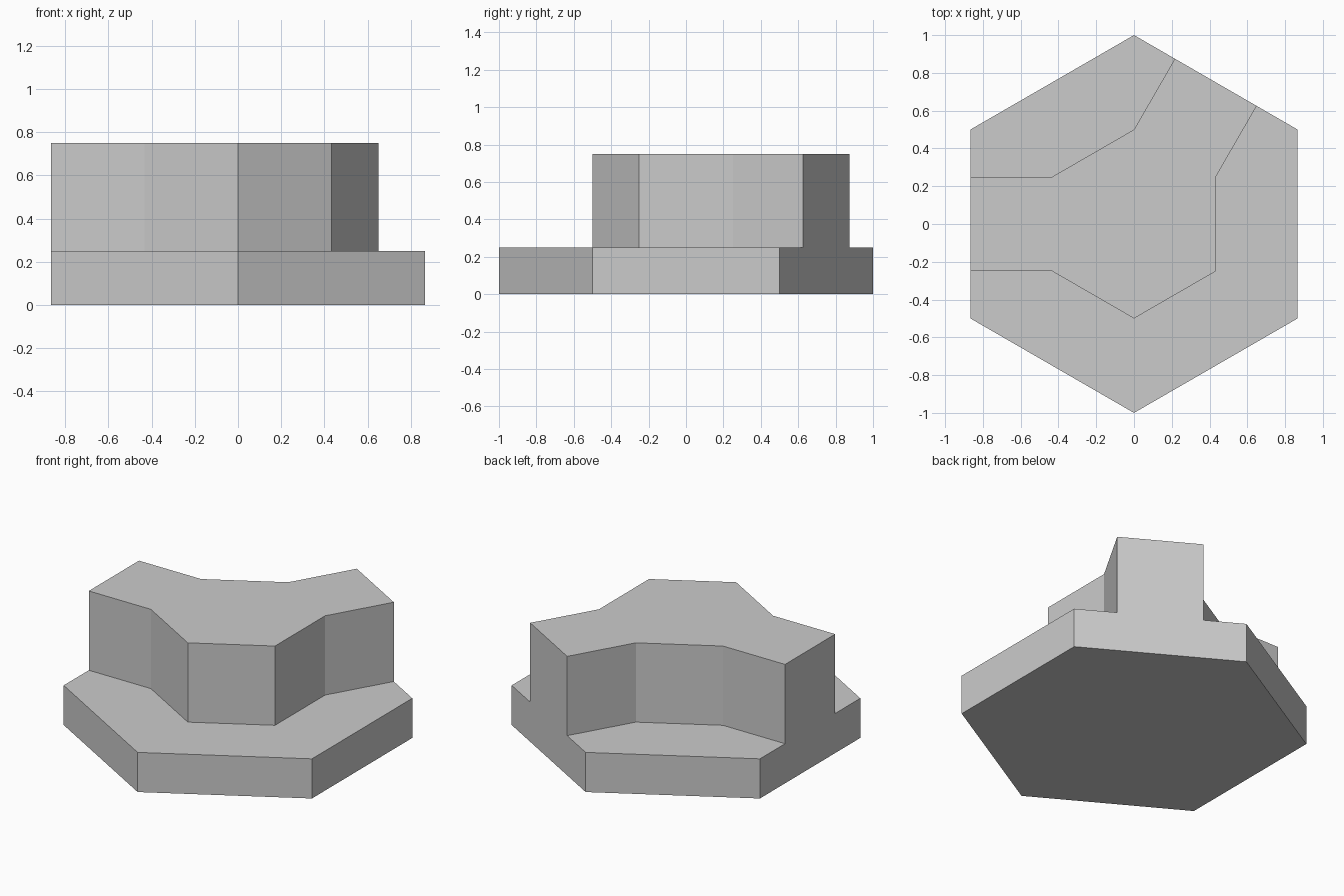
import bpy, bmesh
from math import cos, sin, radians
from mathutils import Vector

if "Cube" in bpy.data.objects:
    bpy.data.objects.remove(bpy.data.objects["Cube"])

BASE_H, WALL_H = 0.25, 0.5


def polar(r, deg):
    return Vector((r * cos(radians(deg)), r * sin(radians(deg)), 0))


bm = bmesh.new()
outer = {a: bm.verts.new(polar(1, a)) for a in range(30, 390, 60)}
inner = {a: bm.verts.new(polar(0.5, a)) for a in range(30, 390, 60)}


def arm_end(direction):
    """Pair of points where an arm of the wall meets the hexagon's edge."""
    a, b = outer[direction - 30].co, outer[direction + 30].co
    return bm.verts.new(a.lerp(b, 0.25)), bm.verts.new(a.lerp(b, 0.75))


r0, r1 = arm_end(60)
l0, l1 = arm_end(180)

# Plan: bent wall strip with a floor on each side of it
wall = bm.faces.new([l1, inner[210], inner[270], inner[330], inner[30], r0,
                     r1, inner[90], inner[150], l0])
bm.faces.new([outer[90], outer[150], l0, inner[150], inner[90], r1])
bm.faces.new([outer[210], outer[270], outer[330], outer[30], r0,
              inner[30], inner[330], inner[270], inner[210], l1])


def raise_faces(faces, height, keep):
    res = bmesh.ops.extrude_face_region(bm, geom=faces, use_keep_orig=keep)["geom"]
    verts = [g for g in res if isinstance(g, bmesh.types.BMVert)]
    bmesh.ops.translate(bm, verts=verts, vec=(0, 0, height))
    return [g for g in res if isinstance(g, bmesh.types.BMFace)]


# Hexagonal base slab
tops = raise_faces(list(bm.faces), BASE_H, True)

# Raised wall
wall_top = next(f for f in tops if len(f.verts) == 10
                and any((v.co - Vector((0, 0.5, BASE_H))).length < 1e-4 for v in f.verts)
                and any((v.co - Vector((0, -0.5, BASE_H))).length < 1e-4 for v in f.verts))
raise_faces([wall_top], WALL_H, False)
if wall_top.is_valid and all(abs(v.co.z - BASE_H) < 1e-4 for v in wall_top.verts):
    bm.faces.remove(wall_top)

# Merge flush faces into clean flat sides
bmesh.ops.recalc_face_normals(bm, faces=bm.faces)
bmesh.ops.dissolve_limit(bm, angle_limit=0.01, verts=bm.verts, edges=bm.edges)
bmesh.ops.recalc_face_normals(bm, faces=bm.faces)

mesh = bpy.data.meshes.new("hex_wall_tile")
bm.to_mesh(mesh)
bm.free()
bpy.context.collection.objects.link(bpy.data.objects.new("hex_wall_tile", mesh))
